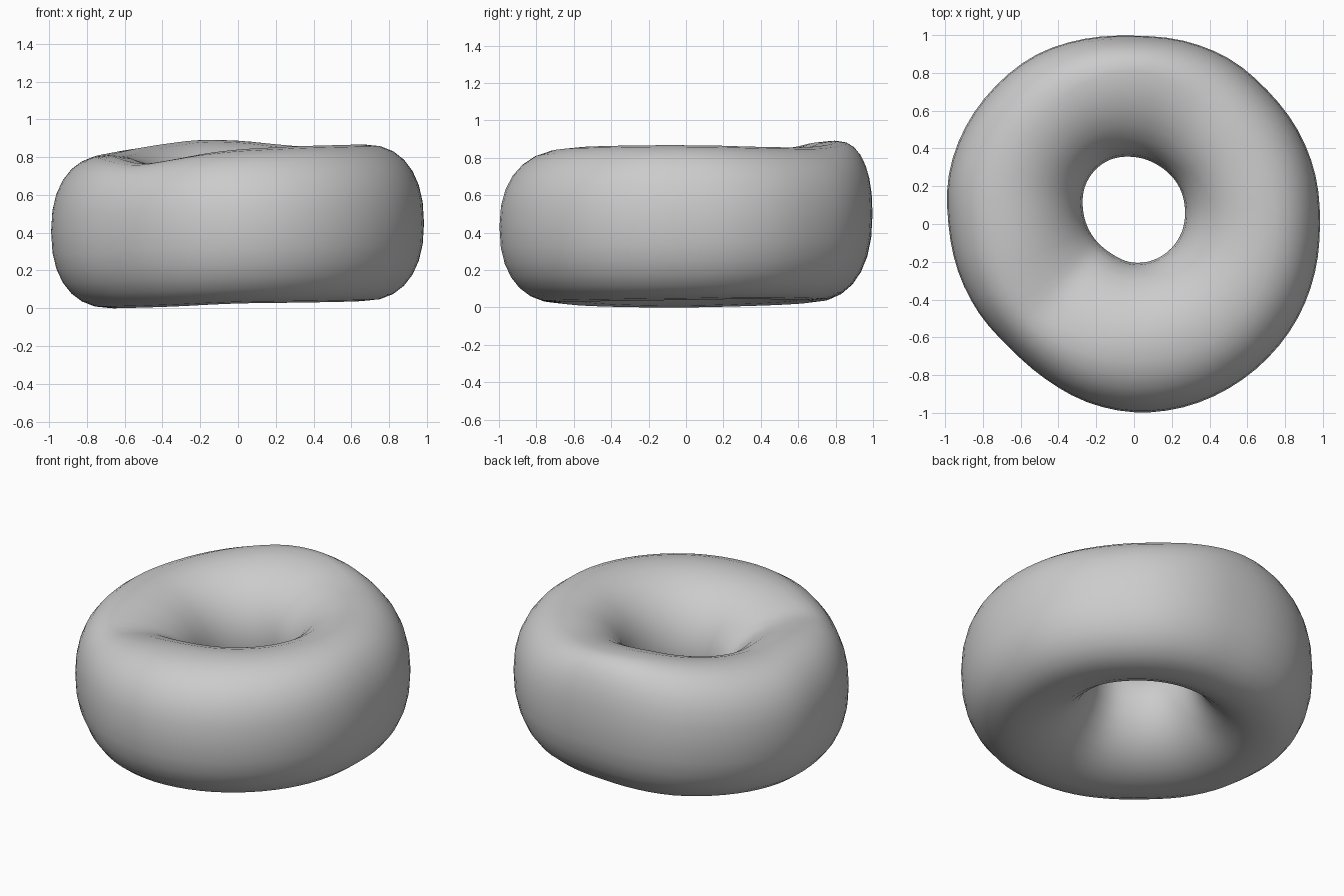
import bpy, bmesh, math

if "Cube" in bpy.data.objects:
    bpy.data.objects.remove(bpy.data.objects["Cube"])

# Ring shape sampled at even steps, counter-clockwise from +x
OUTER = [.985, .995, 1.0, 1.0, 1.01, 1.005, .997, 1.015, 1.035, 1.035, 1.03, 1.015,
         .983, .965, .947, .93, .945, .975, .997, 1.005, 1.005, 1.003, 1.0, .992]
TOP = [.867, .865, .86, .857, .855, .868, .887, .89, .87, .848, .828, .816,
       .81, .80, .782, .765, .79, .82, .84, .85, .858, .862, .865, .867]
CREST = [.67, .66, .66, .68, .72, .78, .81, .80, .77, .74, .71, .69,
         .67, .67, .69, .70, .66, .64, .63, .63, .64, .65, .66, .67]
HOLE = [.27, .268, .268, .28, .295, .29, .27, .26, .26, .28, .285, .28]
BOTTOM = [.04, .045, .04, .035, .02, .008, .0, .002, .01, .025, .03, .035]
WAIST = [.45, .46, .48, .50, .47, .43, .40, .40, .42, .43, .44, .45]
HOLE_Y = 0.075
SQUARE = 2 / 2.3          # below 1 gives the outside fuller shoulders
AROUND, SECTION = 72, 28


def sample(keys, turn):
    """Smooth periodic interpolation; turn runs from 0 to 1."""
    n = len(keys)
    s = turn * n
    i = int(s)
    t = s - i
    a, b, c, d = (keys[(i + k) % n] for k in (-1, 0, 1, 2))
    return b + 0.5 * t * (c - a + t * (2*a - 5*b + 4*c - d + t * (3*(b - c) + d - a)))


# Soft ring: each section is made of four quarter ellipses
bm = bmesh.new()
rings = []
for i in range(AROUND):
    turn = i / AROUND
    ang = turn * math.tau
    dx, dy = math.cos(ang), math.sin(ang)
    outer, hole, crest, top, bottom, waist = (
        sample(k, turn) for k in (OUTER, HOLE, CREST, TOP, BOTTOM, WAIST))
    crest_low = 0.68 * outer
    ring = []
    for j in range(SECTION):
        a = j / SECTION * math.tau
        c, s = math.cos(a), math.sin(a)
        if c > 0:
            c = c ** SQUARE
            s = math.copysign(abs(s) ** SQUARE, s)
        ridge = crest if s > 0 else crest_low
        z = waist + s * ((top - waist) if s > 0 else (waist - bottom))
        if c >= 0:
            x, y = [(ridge + c * (outer - ridge)) * d for d in (dx, dy)]
        else:
            # inner half leads from the ridge to the off-centre hole
            x = (ridge + c * (ridge - hole)) * dx
            y = (ridge + c * (ridge - hole)) * dy - c * HOLE_Y
        ring.append(bm.verts.new((x, y, z)))
    rings.append(ring)
for i in range(AROUND):
    r, q = rings[i], rings[(i + 1) % AROUND]
    for j in range(SECTION):
        k = (j + 1) % SECTION
        bm.faces.new((r[j], q[j], q[k], r[k]))
bmesh.ops.recalc_face_normals(bm, faces=bm.faces)
for f in bm.faces:
    f.smooth = True
mesh = bpy.data.meshes.new("ring")
bm.to_mesh(mesh)
bm.free()
ring_obj = bpy.data.objects.new("ring", mesh)
bpy.context.collection.objects.link(ring_obj)

# Plain grey colour
grey = bpy.data.materials.new("light_grey")
grey.diffuse_color = (0.6, 0.6, 0.6, 1)
grey.use_nodes = True
grey.node_tree.nodes["Principled BSDF"].inputs["Base Color"].default_value = grey.diffuse_color
mesh.materials.append(grey)
